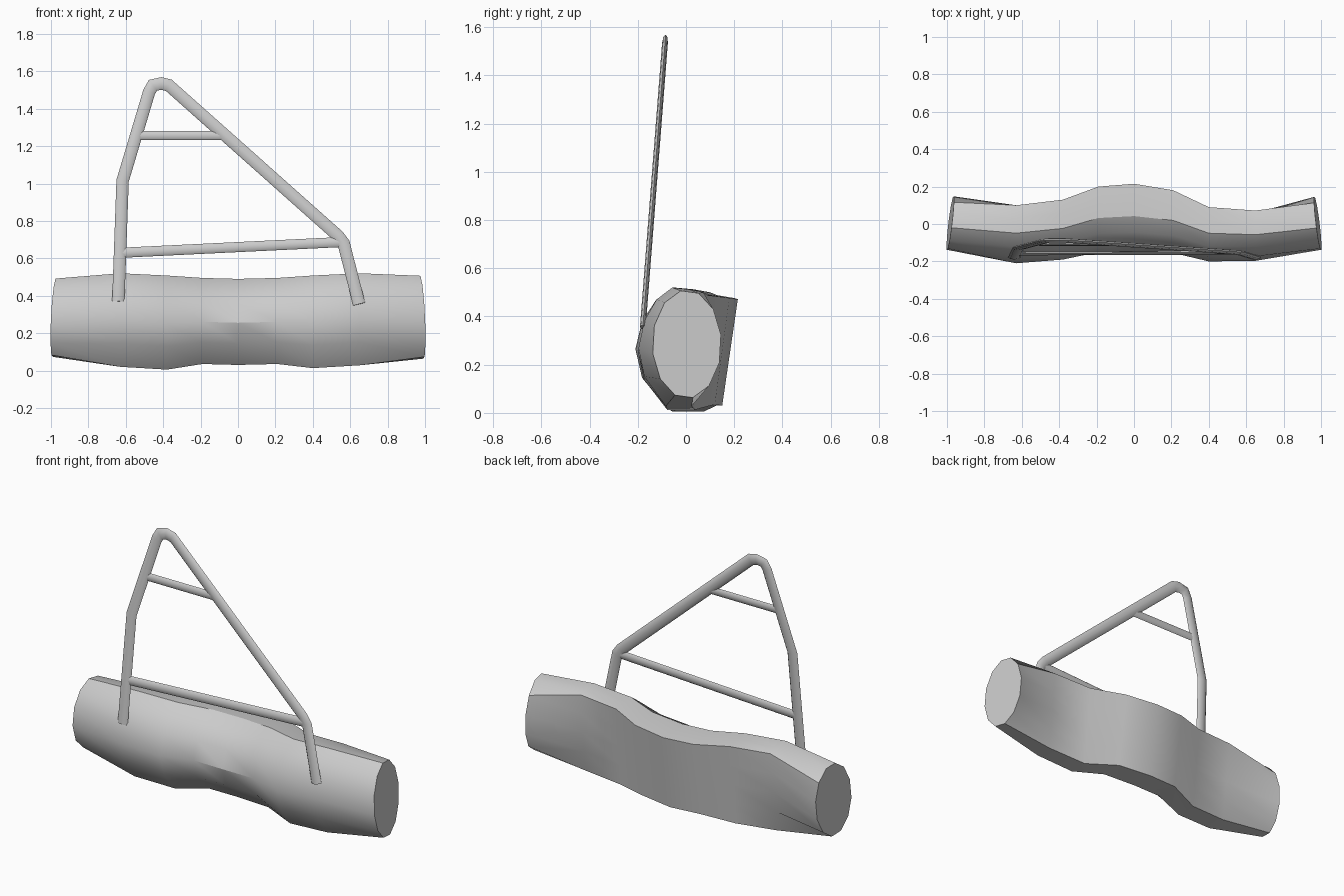
import bpy, bmesh, math
from mathutils import Vector

if "Cube" in bpy.data.objects:
    bpy.data.objects.remove(bpy.data.objects["Cube"])


def loft(name, rings, angle):
    """Skin closed rings into a capped, smooth-shaded solid."""
    bm = bmesh.new()
    vr = [[bm.verts.new(p) for p in r] for r in rings]
    n = len(rings[0])
    for a, b in zip(vr, vr[1:]):
        for i in range(n):
            j = (i + 1) % n
            bm.faces.new((a[i], a[j], b[j], b[i]))
    bm.faces.new(vr[0])
    bm.faces.new(vr[-1])
    bmesh.ops.recalc_face_normals(bm, faces=bm.faces[:])
    me = bpy.data.meshes.new(name)
    bm.to_mesh(me)
    bm.free()
    ob = bpy.data.objects.new(name, me)
    bpy.context.collection.objects.link(ob)
    bpy.ops.object.select_all(action='DESELECT')
    ob.select_set(True)
    bpy.context.view_layer.objects.active = ob
    bpy.ops.object.shade_smooth_by_angle(angle=math.radians(angle))
    return ob


# Unit sections (u: front to back, v: bottom to top): oval ends, flat-backed middle
oval = [(0.5 + 0.5 * math.cos(math.radians(40 + 30 * i)),
         0.5 + 0.5 * math.sin(math.radians(40 + 30 * i))) for i in range(12)]
flat_back = [(1, .96), (.78, .985), (.52, 1), (.28, .9), (.09, .72), (0, .49),
             (.09, .25), (.42, 0), (.82, 0), (.865, .24), (.91, .48), (.955, .72)]

# Body stations: x, front y, back y, bottom z, top z
stations = [(-1, -.14, .15, .07, .495), (-.63, -.21, .10, .02, .52),
            (-.38, -.19, .13, .005, .508), (-.19, -.15, .20, .035, .495),
            (0, -.145, .215, .03, .49), (.21, -.155, .18, .035, .495),
            (.40, -.20, .09, .013, .508), (.65, -.197, .072, .028, .52),
            (1, -.14, .147, .06, .51)]
rings = []
for x, yf, yb, zb, zt in stations:
    end = abs(x) == 1
    ring = []
    for u, v in (oval if end else flat_back):
        # the end cuts lean slightly inward toward the back and top
        px = x * (1.01 - .035 * u - .02 * v) if end else x
        ring.append((px, yf + (yb - yf) * u, zb + (zt - zb) * v))
    rings.append(ring)
loft("padded_body", rings, 32)


# Frame bars: flattened tubes lying in one leaning plane
lean = Vector((0, .078, 1)).normalized()
depth = Vector((0, 1, -.078)).normalized()


def bar(name, pts, half_width, half_depth, sides=8):
    pts = [Vector(p) for p in pts]
    rings = []
    for i, p in enumerate(pts):
        d0 = (p - pts[max(i - 1, 0)]).normalized()
        d1 = (pts[min(i + 1, len(pts) - 1)] - p).normalized()
        t = (d0 + d1).normalized()
        n = Vector((-t.y, t.x))
        ref = d1 if d1.length else d0
        w = half_width / max(t.dot(ref), .5)
        c = Vector((p.x, -.178 + .078 * (p.y - .37), p.y))
        side = Vector((n.x, 0, 0)) + lean * n.y
        rings.append([c + side * (w * math.cos(2 * math.pi * k / sides))
                      + depth * (half_depth * math.sin(2 * math.pi * k / sides))
                      for k in range(sides)])
    return loft(name, rings, 50)


# Main bent handle frame, then the two crossbars
bar("handle_frame", [(-.64, .37), (-.617, 1.015), (-.475, 1.49), (-.455, 1.525),
                     (-.41, 1.535), (-.37, 1.525), (.535, .72), (.565, .68),
                     (.648, .355)], .033, .012)
bar("upper_crossbar", [(-.53, 1.257), (-.085, 1.257)], .024, .009)
bar("lower_crossbar", [(-.62, .63), (.555, .687)], .027, .010)
